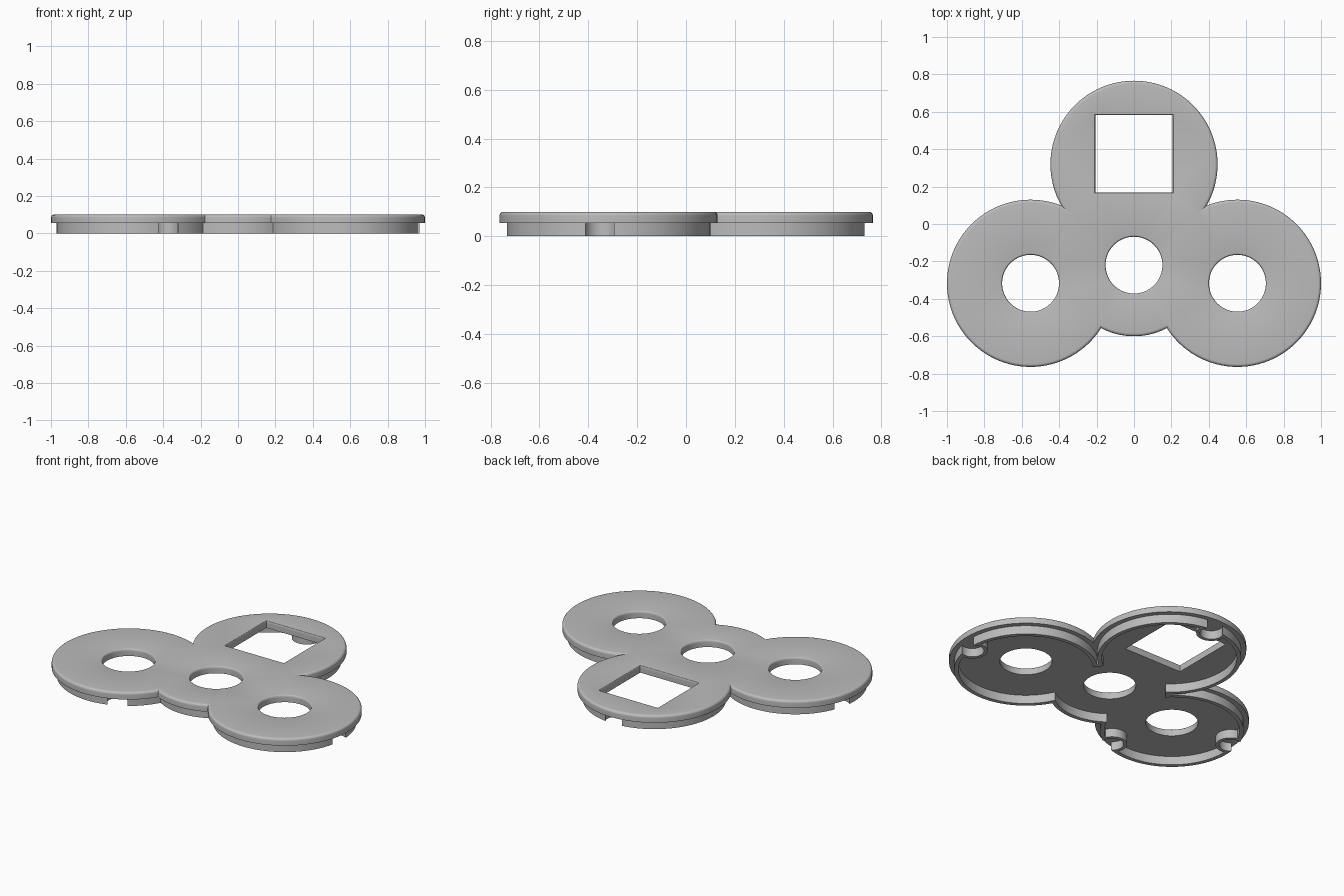
import bpy, bmesh
from math import cos, sin, pi, radians, atan2, ceil
from mathutils import Vector, Matrix

if "Cube" in bpy.data.objects:
    bpy.data.objects.remove(bpy.data.objects["Cube"])

grey = bpy.data.materials.new("light grey plastic")
grey.use_nodes = True
colour = (0.5, 0.5, 0.5, 1)
grey.diffuse_color = colour
grey.node_tree.nodes["Principled BSDF"].inputs["Base Color"].default_value = colour

# Main dimensions
TOP, LIP, ROUND = 0.1, 0.055, 0.016
LOBE, HUB, HOLE = 0.447, 0.38, 0.16
RIM_INSET, RIM_WALL = 0.03, 0.025
DISCS = {"right": (Vector((-0.553, -0.317)), LOBE), "left": (Vector((0.553, -0.317)), LOBE),
         "back": (Vector((0, 0.319)), LOBE), "hub": (Vector((0, -0.22)), HUB)}


def crossing(a, b, inset):
    """Outer meeting point when walking anticlockwise from disc a to disc b."""
    (ca, ra), (cb, rb) = DISCS[a], DISCS[b]
    ra, rb = ra - inset, rb - inset
    d = cb - ca
    along = (d.length_squared + ra * ra - rb * rb) / (2 * d.length)
    side = max(ra * ra - along * along, 0) ** 0.5
    n = d.normalized()
    return ca + n * along + Vector((n.y, -n.x)) * side


def outline(cycle, inset, steps=72):
    """Joined outline of overlapping discs, drawn inwards by inset."""
    pts = []
    for i, name in enumerate(cycle):
        c, r = DISCS[name]
        p = crossing(cycle[i - 1], name, inset) - c
        q = crossing(name, cycle[(i + 1) % len(cycle)], inset) - c
        start = atan2(p.y, p.x)
        sweep = (atan2(q.y, q.x) - start) % (2 * pi)
        n = steps if name != "hub" else ceil(steps / 4)
        pts += [c + Vector((cos(start + sweep * k / n), sin(start + sweep * k / n))) * (r - inset)
                for k in range(n)]
    return pts


def circle(c, r, n=64):
    return [Vector((c[0] + r * cos(2 * pi * k / n), c[1] + r * sin(2 * pi * k / n))) for k in range(n)]


def square(c, h):
    return [Vector((c[0] + x * h, c[1] + y * h)) for x, y in ((1, 1), (-1, 1), (-1, -1), (1, -1))]


def prism(name, contours, levels):
    """Stack each contour function over (z, inset) levels, then cap both ends."""
    bm = bmesh.new()
    caps = ([], [])
    for contour in contours:
        rings = [[bm.verts.new((p.x, p.y, z)) for p in contour(inset)] for z, inset in levels]
        for low, high in zip(rings, rings[1:]):
            for i in range(len(low)):
                bm.faces.new((low[i - 1], low[i], high[i], high[i - 1]))
        for cap, ring in zip(caps, (rings[0], rings[-1])):
            cap.extend(bm.edges.get((ring[i - 1], ring[i])) for i in range(len(ring)))
    for cap in caps:
        bmesh.ops.triangle_fill(bm, edges=cap, use_beauty=True)
    bmesh.ops.recalc_face_normals(bm, faces=bm.faces)
    mesh = bpy.data.meshes.new(name)
    bm.to_mesh(mesh)
    bm.free()
    mesh.materials.append(grey)
    obj = bpy.data.objects.new(name, mesh)
    bpy.context.collection.objects.link(obj)
    return obj


def posts(name, radius, low, high):
    """Cylinders at every clip position."""
    bm = bmesh.new()
    for c in clips:
        bmesh.ops.create_cone(bm, cap_ends=True, segments=48, radius1=radius, radius2=radius,
                              depth=high - low, matrix=Matrix.Translation((c.x, c.y, (low + high) / 2)))
    mesh = bpy.data.meshes.new(name)
    bm.to_mesh(mesh)
    bm.free()
    mesh.materials.append(grey)
    obj = bpy.data.objects.new(name, mesh)
    obj.hide_render = True
    bpy.context.collection.objects.link(obj)
    return obj


def cut(target, *cutters):
    """Subtract the cutters and bake the result."""
    for cutter in cutters:
        mod = target.modifiers.new("cut", "BOOLEAN")
        mod.operation, mod.solver, mod.object = "DIFFERENCE", "EXACT", cutter
    deps = bpy.context.evaluated_depsgraph_get()
    baked = bpy.data.meshes.new_from_object(target.evaluated_get(deps))
    target.modifiers.clear()
    target.data = baked
    for cutter in cutters:
        bpy.data.objects.remove(cutter)


# Cover plate with rounded upper edges and four openings
cover_cycle = ("left", "back", "right", "hub")
rounding = [(TOP - ROUND + ROUND * sin(a), ROUND * (1 - cos(a)))
            for a in (radians(15 * k) for k in range(7))]
holes = [lambda i, c=DISCS[n][0]: circle(c, HOLE - ROUND / 2 + i / 2) for n in ("left", "right", "hub")]
window = lambda i: square((0, 0.375), 0.207 + i / 4)
cover = prism("cover_plate", [lambda i: outline(cover_cycle, i), window] + holes,
              [(LIP, 0)] + rounding)

# Open clip sockets set into the rim: disc and angle around it
clips = [DISCS[n][0] + Vector((cos(radians(a)), sin(radians(a)))) * 0.38
         for n, a in (("left", -5), ("back", 90), ("right", -64), ("right", 166))]

# Rim below the plate, with socket walls left standing and bores opening outwards
rim_cycle = ("left", "hub", "back", "hub", "right", "hub")
rim = prism("rim_with_sockets", [lambda i: outline(rim_cycle, RIM_INSET + i)],
            [(0, 0), (LIP + 0.004, 0)])
cavity = prism("cavity_cutter", [lambda i: outline(rim_cycle, RIM_INSET + RIM_WALL + i)],
               [(-0.1, 0), (0.2, 0)])
cavity.hide_render = True
cut(cavity, posts("socket_posts", 0.088, -0.2, 0.3))
cut(rim, cavity, posts("socket_bores", 0.067, -0.2, 0.3))

# Smooth the curved walls and keep the edges sharp
bpy.ops.object.select_all(action="DESELECT")
for obj in (cover, rim):
    obj.select_set(True)
bpy.context.view_layer.objects.active = cover
bpy.ops.object.shade_smooth_by_angle(angle=radians(32))
